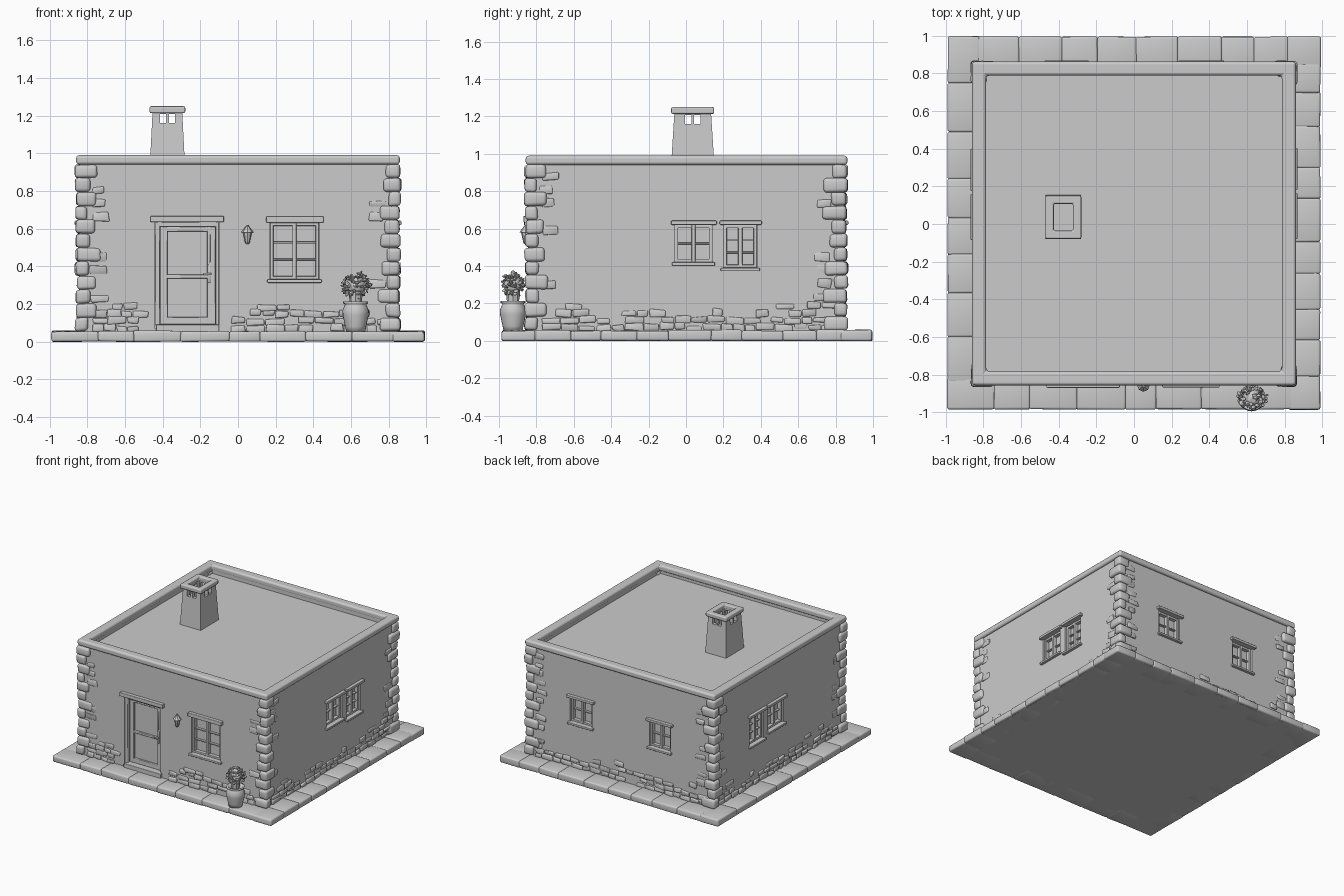
import bpy, bmesh, math, random
from mathutils import Matrix, Vector

if "Cube" in bpy.data.objects:
    bpy.data.objects.remove(bpy.data.objects["Cube"])

random.seed(4)
I = Matrix.Identity(4)
R = random.uniform
WALL = 0.842


def add_box(bm, lo, hi, M=I, jit=0.0, taper=1.0):
    """Box between two corners, optionally transformed, jittered, narrowed at the top."""
    lo, hi = Vector(lo), Vector(hi)
    c, s = (lo + hi) / 2, hi - lo
    for v in bmesh.ops.create_cube(bm, size=1)["verts"]:
        k = taper if v.co.z > 0 else 1
        p = Vector((v.co.x * s.x * k, v.co.y * s.y * k, v.co.z * s.z)) + c
        v.co = M @ (p + Vector((R(-jit, jit), R(-jit, jit), R(-jit, jit))))


def add_ring(bm, x0, x1, y0, y1, w, z0, z1):
    """Square frame with mitre-free closed top, wall thickness w."""
    loops = []
    for d, z in ((0, z0), (0, z1), (w, z1), (w, z0)):
        loops.append([bm.verts.new((x, y, z)) for x, y in
                      ((x0 + d, y0 + d), (x1 - d, y0 + d), (x1 - d, y1 - d), (x0 + d, y1 - d))])
    for i in range(4):
        a, b = loops[i], loops[(i + 1) % 4]
        for j in range(4):
            k = (j + 1) % 4
            bm.faces.new((a[j], a[k], b[k], b[j]))


def finish(name, bm, bevel=0.0, segs=2, smooth=True, harden=False):
    bmesh.ops.recalc_face_normals(bm, faces=bm.faces)
    for f in bm.faces:
        f.smooth = smooth
    me = bpy.data.meshes.new(name)
    bm.to_mesh(me)
    bm.free()
    ob = bpy.data.objects.new(name, me)
    bpy.context.collection.objects.link(ob)
    if bevel:
        m = ob.modifiers.new("bevel", "BEVEL")
        m.width, m.segments, m.harden_normals = bevel, segs, harden
    return ob


def cut(ob, bm):
    """Subtract the boxes in bm from ob."""
    cutter = finish("cutter", bm, smooth=False)
    cutter.hide_render = True
    m = ob.modifiers.new("cut", "BOOLEAN")
    m.operation, m.object = "DIFFERENCE", cutter
    bpy.context.view_layer.objects.active = ob
    bpy.ops.object.modifier_apply(modifier=m.name)
    bpy.data.objects.remove(cutter)


# Each wall is described as if it were the front, then turned about z
def side(i):
    return Matrix.Rotation(i * math.pi / 2, 4, "Z")


DOOR = (-0.44, -0.10, 0.07, 0.635)
# side, u0, u1, z0, z1, pane rows
WINDOWS = [(0, 0.17, 0.43, 0.33, 0.632, 3),
           (1, -0.06, 0.14, 0.42, 0.62, 2), (1, 0.20, 0.38, 0.39, 0.62, 3),
           (2, -0.46, -0.26, 0.42, 0.62, 2), (2, 0.26, 0.45, 0.41, 0.62, 2),
           (3, -0.14, 0.06, 0.42, 0.62, 2), (3, -0.38, -0.20, 0.39, 0.62, 3)]

# Paved base: core slab and a rim of rounded pavers
bm = bmesh.new()
add_box(bm, (-0.97, -0.965, 0), (0.97, 0.975, 0.05))
finish("base_slab", bm, smooth=False)
bm = bmesh.new()
for i in range(4):
    M = Matrix.Translation((0, 0.005, 0)) @ side(i)
    u = -0.99
    while u < 0.84:
        n = u + R(0.16, 0.26)
        if n > 0.76:
            n = 0.845
        add_box(bm, (u - 0.002, -0.99, 0), (n + 0.002, -0.82, 0.055 + R(-0.002, 0.004)), M, 0.002)
        u = n
finish("base_pavers", bm, 0.012, 3)

# House body with recessed openings; its top is the flat roof
bm = bmesh.new()
add_box(bm, (-WALL, -WALL, 0.03), (WALL, WALL, 0.92))
body = finish("house_walls", bm, smooth=False)
bm = bmesh.new()
add_box(bm, (DOOR[0], -1, DOOR[2]), (DOOR[1], -0.785, DOOR[3]))
for s, u0, u1, z0, z1, n in WINDOWS:
    add_box(bm, (u0, -1, z0), (u1, -0.80, z1), side(s))
cut(body, bm)

# Parapet wall and rounded coping
bm = bmesh.new()
add_ring(bm, -WALL, WALL, -WALL, WALL, WALL - 0.79, 0.90, 0.96)
finish("parapet", bm, smooth=False)
bm = bmesh.new()
add_ring(bm, -0.86, 0.86, -0.857, 0.863, 0.075, 0.94, 0.99)
finish("parapet_coping", bm, 0.017, 3, harden=True)

# Corner stones, alternating long and short
bm = bmesh.new()
for i in range(4):
    for k in range(12):
        z = 0.055 + k * 0.074
        a, b = R(0.09, 0.13), R(0.06, 0.08)
        if k % 2:
            a, b = b, a
        o = R(0.855, 0.866)
        add_box(bm, (o - a, -o, z), (o, -o + b, z + 0.073), side(i), 0.004)
finish("corner_stones", bm, 0.018, 3)

# Rubble stones showing through the plaster at the foot and near the corners
bm = bmesh.new()
for i in range(4):
    M = side(i)
    for row, p in enumerate((0.95, 0.8, 0.45, 0.18)):
        u = -0.77
        while u < 0.74:
            w = R(0.05, 0.1)
            z = 0.055 + row * 0.038 + R(-0.006, 0.006)
            near = max(0, abs(u) - 0.5)
            at_door = i == 0 and u + w > DOOR[0] - 0.01 and u < DOOR[1] + 0.01
            if not at_door and R(0, 1) < p + near:
                add_box(bm, (u, -WALL - R(0.005, 0.013), z),
                        (u + w, -WALL + 0.02, z + R(0.028, 0.04)), M, 0.006)
            u += w + 0.006
    for k in range(10):
        z = 0.21 + k * 0.072
        for sgn in (-1, 1):
            if R(0, 1) < 0.5:
                u = sgn * R(0.72, 0.75)
                w = R(0.03, 0.05)
                add_box(bm, (u - w, -WALL - R(0.003, 0.008), z),
                        (u + w, -WALL + 0.02, z + R(0.035, 0.055)), M, 0.007)
finish("rubble_stones", bm, 0.011, 2)

# Window frames, glazing bars, lintels and sills
frames, trims = bmesh.new(), bmesh.new()
for s, u0, u1, z0, z1, n in WINDOWS:
    M, w, c = side(s), 0.018, (u0 + u1) / 2
    for a, b in ((u0, u0 + w), (u1 - w, u1), (c - 0.011, c + 0.011)):
        add_box(frames, (a, -0.83, z0), (b, -0.79, z1), M)
    for a, b in ((z0, z0 + w), (z1 - w, z1)):
        add_box(frames, (u0, -0.828, a), (u1, -0.79, b), M)
    for k in range(1, n):
        z = z0 + w + (z1 - z0 - 2 * w) * k / n
        add_box(frames, (u0, -0.818, z - 0.005), (u1, -0.79, z + 0.005), M)
    add_box(trims, (u0 - 0.015, -0.864, z0 - 0.018), (u1 + 0.015, -0.80, z0), M)
    top = 0.033 if s == 0 else 0.022
    add_box(trims, (u0 - 0.02, -0.868, z1), (u1 + 0.025, -0.80, z1 + top), M)
finish("window_frames", frames, 0.003, 1, harden=True)

# Door: lintel, step, jambs, leaf with two panels, handle
add_box(trims, (-0.465, -0.87, 0.635), (-0.075, -0.78, 0.667))
add_box(trims, (-0.435, -0.86, 0.04), (-0.10, -0.77, 0.09))
finish("lintels_and_sills", trims, 0.005, 2, harden=True)
bm = bmesh.new()
for a, b in ((-0.44, -0.415), (-0.12, -0.10)):
    add_box(bm, (a, -0.835, 0.085), (b, -0.78, 0.635))
add_box(bm, (-0.42, -0.833, 0.61), (-0.11, -0.78, 0.635))
for a, b in ((-0.415, -0.375), (-0.165, -0.12)):
    add_box(bm, (a, -0.812, 0.09), (b, -0.78, 0.61))
for a, b in ((0.09, 0.13), (0.335, 0.355), (0.585, 0.61)):
    add_box(bm, (-0.38, -0.811, a), (-0.16, -0.78, b))
add_box(bm, (-0.40, -0.797, 0.10), (-0.14, -0.78, 0.60))
finish("door", bm, 0.004, 1, harden=True)
bm = bmesh.new()
add_box(bm, (-0.157, -0.82, 0.31), (-0.143, -0.81, 0.41))
add_box(bm, (-0.185, -0.838, 0.353), (-0.14, -0.828, 0.364))
add_box(bm, (-0.155, -0.835, 0.353), (-0.145, -0.81, 0.364))
add_box(bm, (-0.152, -0.818, 0.42), (-0.147, -0.81, 0.57))
finish("door_handle", bm, 0.002, 1)

# Wall lantern beside the door
bm = bmesh.new()
for z, h, r1, r2 in ((0.555, 0.05, 0.013, 0.024), (0.595, 0.03, 0.033, 0.01),
                     (0.613, 0.012, 0.006, 0.006), (0.524, 0.014, 0.007, 0.015)):
    bmesh.ops.create_cone(bm, cap_ends=True, segments=8, radius1=r1, radius2=r2, depth=h,
                          matrix=Matrix.Translation((0.05, -0.858, z)))
add_box(bm, (0.042, -0.855, 0.53), (0.058, -0.835, 0.60))
finish("wall_lantern", bm, smooth=False)

# Chimney: tapered hollow shaft with smoke vents, framed cap
CX, CY = -0.375, 0.036
bm = bmesh.new()
add_box(bm, (CX - 0.095, CY - 0.118, 0.90), (CX + 0.095, CY + 0.118, 1.22), taper=0.83)
chimney = finish("chimney", bm, smooth=False)
bm = bmesh.new()
add_box(bm, (CX - 0.05, CY - 0.07, 1.08), (CX + 0.05, CY + 0.07, 1.4))
cut(chimney, bm)
for across in (True, False):
    bm = bmesh.new()
    for d in (-0.024, 0.024):
        if across:
            add_box(bm, (CX + d - 0.016, -0.4, 1.16), (CX + d + 0.016, 0.4, 1.208))
        else:
            add_box(bm, (CX - 0.4, CY + d - 0.018, 1.16), (CX + 0.4, CY + d + 0.018, 1.208))
    cut(chimney, bm)
bm = bmesh.new()
add_ring(bm, CX - 0.095, CX + 0.095, CY - 0.115, CY + 0.115, 0.044, 1.213, 1.25)
finish("chimney_cap", bm, 0.009, 2, harden=True)

# Flower pot, turned from a profile
PX, PY = 0.625, -0.925
profile = [(0, 0.05), (0.05, 0.05), (0.056, 0.08), (0.069, 0.14), (0.07, 0.165), (0.06, 0.19),
           (0.056, 0.197), (0.066, 0.203), (0.066, 0.213), (0.055, 0.213), (0.05, 0.2), (0, 0.2)]
bm = bmesh.new()
vs = [bm.verts.new((PX + r, PY, z)) for r, z in profile]
es = [bm.edges.new(p) for p in zip(vs, vs[1:])]
bmesh.ops.spin(bm, geom=vs + es, cent=(PX, PY, 0), axis=(0, 0, 1), angle=math.tau, steps=24)
bmesh.ops.remove_doubles(bm, verts=bm.verts, dist=0.0005)
finish("flower_pot", bm)

# Plant: round core, stem and scattered leaf blobs
bm = bmesh.new()
C = Vector((PX + 0.003, PY, 0.30))
bmesh.ops.create_icosphere(bm, subdivisions=2, radius=0.052, matrix=Matrix.Translation(C))
bmesh.ops.create_cone(bm, segments=8, radius1=0.03, radius2=0.04, depth=0.1,
                      matrix=Matrix.Translation((PX, PY, 0.235)))
for k in range(110):
    z = R(-0.95, 1)
    a, q = k * 2.4, math.sqrt(1 - z * z)
    d = Vector((q * math.cos(a) * 0.078, q * math.sin(a) * 0.06, z * 0.07)) * R(0.8, 1)
    rot = Matrix.Rotation(R(0, 6.3), 4, Vector((R(-1, 1), R(-1, 1), 1)))
    bmesh.ops.create_icosphere(bm, subdivisions=1, radius=0.014, matrix=Matrix.Translation(C + d)
                               @ rot @ Matrix.Diagonal((1.1, 0.8, 0.4, 1)))
finish("plant", bm, smooth=False)
